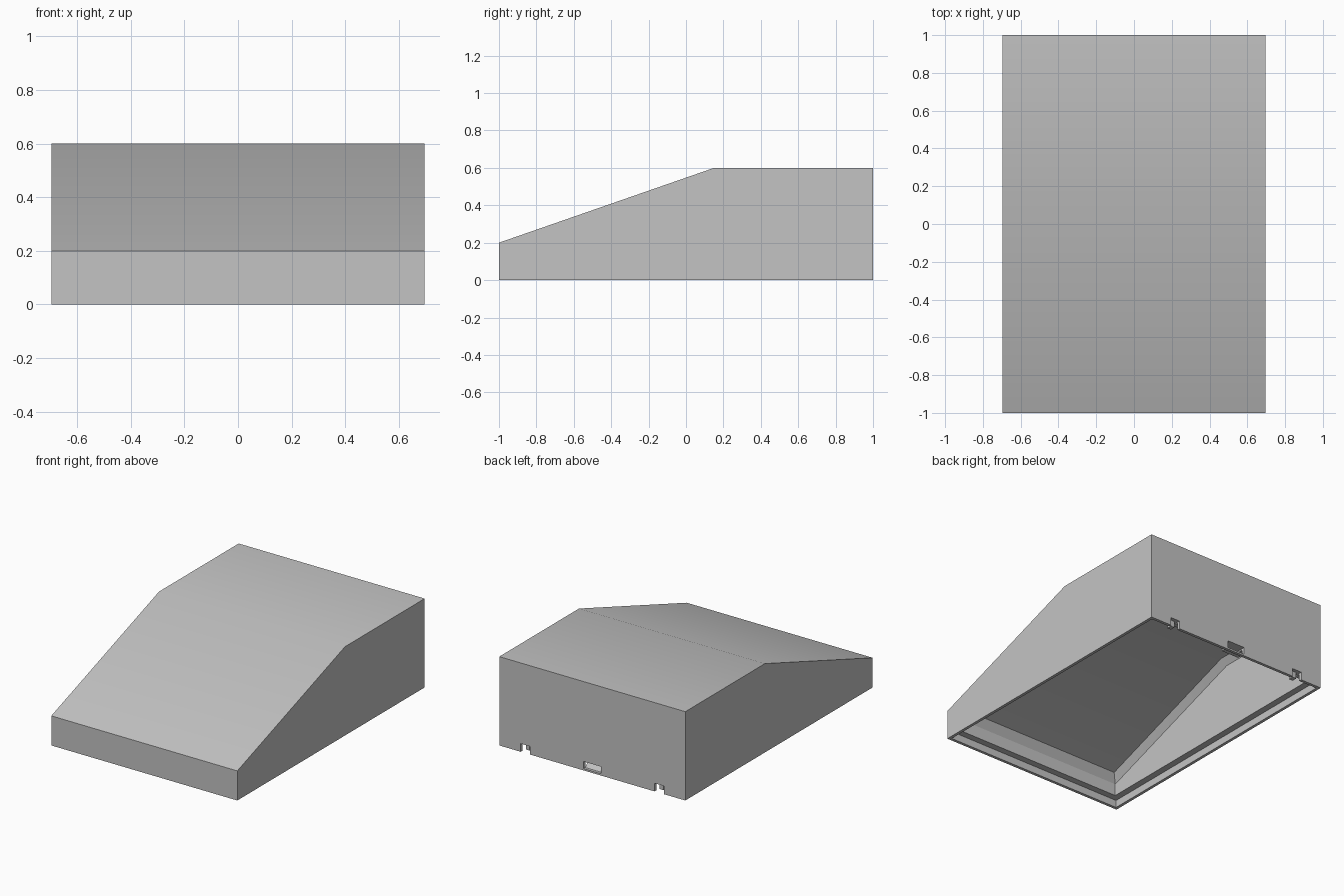
import bpy
import bmesh

if "Cube" in bpy.data.objects:
    bpy.data.objects.remove(bpy.data.objects["Cube"], do_unlink=True)

HALF_W = 0.695   # half width of the cover
RIM = 0.02       # thin lip at the open bottom
WALL = 0.065     # wall above the lip
LEDGE = 0.05     # height of the inner ledge
SLOPE = 0.4 / 1.15

grey = bpy.data.materials.new("warm_free_grey")
grey.name = "plain grey"
grey.use_nodes = True
colour = (0.55, 0.55, 0.55, 1)
grey.diffuse_color = colour
grey.node_tree.nodes["Principled BSDF"].inputs["Base Color"].default_value = colour


def prism(name, profile, x0, x1, chamfer=0):
    """Extrude a (y, z) profile from x0 to x1, optionally chamfering the roof outline."""
    bm = bmesh.new()
    a = [bm.verts.new((x0, y, z)) for y, z in profile]
    b = [bm.verts.new((x1, y, z)) for y, z in profile]
    n = len(profile)
    bm.faces.new(a)
    bm.faces.new(b[::-1])
    for i in range(n):
        j = (i + 1) % n
        bm.faces.new((a[j], a[i], b[i], b[j]))
    bmesh.ops.recalc_face_normals(bm, faces=bm.faces)
    if chamfer:
        outline = [e for e in bm.edges
                   if sum(f.normal.z > 0.5 for f in e.link_faces) == 1]
        bmesh.ops.bevel(bm, geom=outline, offset=chamfer, segments=1,
                        profile=0.5, affect='EDGES')
    mesh = bpy.data.meshes.new(name)
    bm.to_mesh(mesh)
    bm.free()
    mesh.materials.append(grey)
    obj = bpy.data.objects.new(name, mesh)
    bpy.context.collection.objects.link(obj)
    return obj


def box(name, x0, x1, y0, y1, z0, z1):
    return prism(name, [(y0, z0), (y1, z0), (y1, z1), (y0, z1)], x0, x1)


def activate(obj):
    bpy.ops.object.select_all(action='DESELECT')
    obj.select_set(True)
    bpy.context.view_layer.objects.active = obj


def cut(target, cutter):
    cutter.hide_render = True
    mod = target.modifiers.new("cut", 'BOOLEAN')
    mod.operation = 'DIFFERENCE'
    mod.solver = 'EXACT'
    mod.object = cutter
    activate(target)
    bpy.ops.object.modifier_apply(modifier=mod.name)
    bpy.data.objects.remove(cutter, do_unlink=True)


# Outer wedge-shaped cover
cover = prism("cover_shell", [(-1, 0), (1, 0), (1, 0.6), (0.15, 0.6), (-1, 0.2)],
              -HALF_W, HALF_W)

# Hollow interior with chamfered ceiling edges
inner = 1 - WALL
front_roof = 0.2 + WALL * SLOPE - 0.05
cut(cover, prism("cavity_cutter",
                 [(-inner, -0.1), (inner, -0.1), (inner, 0.55), (0.15, 0.55),
                  (-inner, front_roof)],
                 -HALF_W + WALL, HALF_W - WALL, chamfer=0.04))

# Wider recess that leaves a thin lip and a ledge
cut(cover, box("recess_cutter", -HALF_W + RIM, HALF_W - RIM,
               -1 + RIM, 1 - RIM, -0.1, LEDGE))

# Latch window and two clip notches in the back wall
cut(cover, box("window_cutter", -0.066, 0.066, 0.9, 1.1, 0.012, 0.06))
for x in (-0.5, 0.5):
    cut(cover, box("notch_cutter", x - 0.035, x + 0.035, 0.9, 1.1, -0.1, 0.055))

# Sloped latch catch behind the window, clips inside the notches
prism("latch_catch", [(0.981, 0.012), (0.94, 0.055), (0.94, 0.012)], -0.066, 0.066)
for side, x in (("right", -0.5), ("left", 0.5)):
    box("clip_" + side, x - 0.014, x + 0.014, 0.94, 0.975, 0.012, 0.056)

# Soft shading across the roof bend
activate(cover)
bpy.ops.object.shade_smooth_by_angle()
